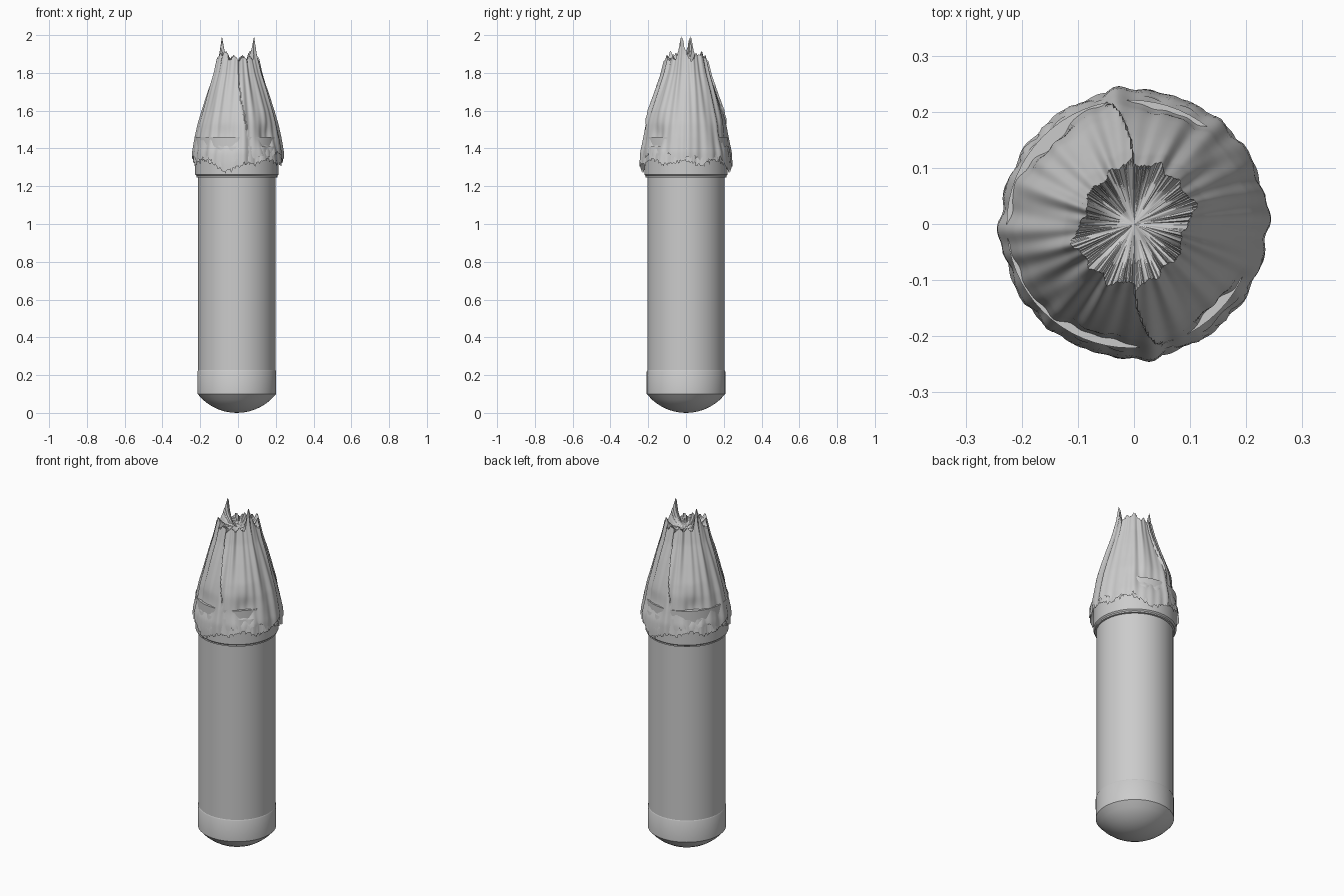
import bpy, bmesh, random
from math import sin, cos, pi, radians, exp, sqrt

if "Cube" in bpy.data.objects:
    bpy.data.objects.remove(bpy.data.objects["Cube"])

random.seed(4)
CX = -0.006          # the tube sits slightly off the flame's centre
N = 288              # points round the flame (pattern repeats every half turn)


def make_object(name, rings, tip_low=None, tip_high=None, offset=0.0, angle=35):
    """Skin a stack of equal-length rings; optionally close with end points."""
    bm = bmesh.new()
    vs = [[bm.verts.new((x + offset, y, z)) for x, y, z in r] for r in rings]
    n = len(vs[0])
    for a, b in zip(vs, vs[1:]):
        for i in range(n):
            j = (i + 1) % n
            bm.faces.new((a[i], a[j], b[j], b[i]))
    for tip, ring, up in ((tip_low, vs[0], False), (tip_high, vs[-1], True)):
        if tip is not None:
            c = bm.verts.new((offset, 0, tip))
            for i in range(n):
                e = (ring[i], ring[(i + 1) % n])
                bm.faces.new((*(e if up else e[::-1]), c))
    me = bpy.data.meshes.new(name)
    bm.to_mesh(me)
    bm.free()
    ob = bpy.data.objects.new(name, me)
    bpy.context.collection.objects.link(ob)
    bpy.ops.object.select_all(action='DESELECT')
    ob.select_set(True)
    bpy.context.view_layer.objects.active = ob
    bpy.ops.object.shade_smooth_by_angle(angle=radians(angle))
    return ob


def lathe(name, profile, low, high, n=64):
    rings = [[(r * cos(2 * pi * i / n), r * sin(2 * pi * i / n), z) for i in range(n)]
             for r, z in profile]
    return make_object(name, rings, low, high, CX)


# Rounded base cap: spherical dome plus a short band
R = 0.266
dome = [(sqrt(R * R - (R - z) ** 2), z) for z in (0.002, 0.008, 0.018, 0.032, 0.05, 0.07, 0.1)]
lathe("base_cap", dome + [(0.208, 0.22), (0.205, 0.226)], 0, 0.226)

# Long tube
lathe("tube", [(0.205, 0.22), (0.205, 1.26)], 0.22, 1.26)

# Collar around the tube's top
lathe("collar", [(0.206, 1.245), (0.214, 1.247), (0.214, 1.255), (0.221, 1.262), (0.221, 1.46)],
      1.245, 1.46)


# Flame helpers
def bump(t, centre, width):
    """Smooth bump repeated every half turn."""
    d = (t - radians(centre) + pi / 2) % pi - pi / 2
    return exp(-(d / radians(width)) ** 2)


def crease(t, centre, width):
    """One-sided overlapping fold, sharp on one side."""
    d = (t - radians(centre)) % pi
    return exp(-d / radians(width))


def lerp_profile(z, pts):
    for (z0, r0), (z1, r1) in zip(pts, pts[1:]):
        if z <= z1:
            return r0 + (r1 - r0) * (z - z0) / (z1 - z0)
    return pts[-1][1]


PROFILE = [(1.2, 0.24), (1.32, 0.24), (1.38, 0.237), (1.46, 0.223), (1.53, 0.208), (1.6, 0.188),
           (1.7, 0.157), (1.8, 0.124), (1.9, 0.099), (2.0, 0.084)]
WAVES = [(f, random.uniform(0, 2 * pi), random.uniform(-2, 2), random.uniform(0.0012, 0.0026))
         for f in (8, 12, 16, 22, 30)]
HALF = N // 2
JAG_LOW = [random.uniform(-0.012, 0.012) for _ in range(HALF)]
JAG_TOP = [random.uniform(-0.008, 0.008) for _ in range(HALF)]


def radius(t, z):
    r = lerp_profile(z, PROFILE)
    r += sum(a * sin(f * t + p + k * (z - 1.3) * 3) for f, p, k, a in WAVES)
    # hollows that let the collar rim show through
    near_rim = exp(-((z - 1.46) / 0.07) ** 2)
    r -= near_rim * (0.024 * bump(t, 315, 15) + 0.014 * bump(t, 250, 22))
    # overlapping fold and a diagonal stretch near the top
    up = max(0, min(1, (z - 1.45) / 0.1))
    r += up * 0.012 * crease(t, 279 + 8 * sin(6 * z), 14)
    r *= 1 + 0.1 * max(0, z - 1.6) / 0.3 * cos(2 * (t - pi / 4)) * (1 - bump(t, 346, 14))
    return r


def flame_point(t, z):
    r = min(radius(t, z), 0.25)
    return (r * cos(t), r * sin(t), z)


angles = [2 * pi * i / N for i in range(N)]
hem, top = [], []
for i, t in enumerate(angles):
    j = i % HALF
    hem.append(1.345 - 0.075 * bump(t, 258, 16) + 0.03 * bump(t, 320, 20)
               + 0.01 * sin(10 * t) + JAG_LOW[j])
    top.append(1.878 + 0.115 * bump(t, 346, 11) + 0.03 * bump(t, 45, 16)
               + 0.012 * sin(14 * t + 1) + JAG_TOP[j])

# Outer flame: pleated shell with ragged edges, closed by a sunken top
STEPS = 44
rings = []
for s in range(STEPS + 1):
    v = s / STEPS
    rings.append([flame_point(t, hem[i] + v * (top[i] - hem[i])) for i, t in enumerate(angles)])
edge = rings[-1]
for k in (0.85, 0.6, 0.3):
    rings.append([(x * k, y * k, 1.85 + (z - 1.85) * k ** 4 + 0.006 * sin(40 * x + 30 * y))
                  for x, y, z in edge])
make_object("flame", rings, None, 1.85, angle=50)

# Second ragged layer under the flame's hem
under = []
for s in range(7):
    v = s / 6
    ring = []
    for i, t in enumerate(angles):
        low = 1.325 + 0.012 * sin(8 * t + 2) + JAG_LOW[(i + 40) % HALF]
        r = 0.237 - 0.012 * v + 0.003 * sin(18 * t)
        ring.append((r * cos(t), r * sin(t), low + v * (1.41 - low)))
    under.append(ring)
make_object("flame_under_layer", under, angle=50)
